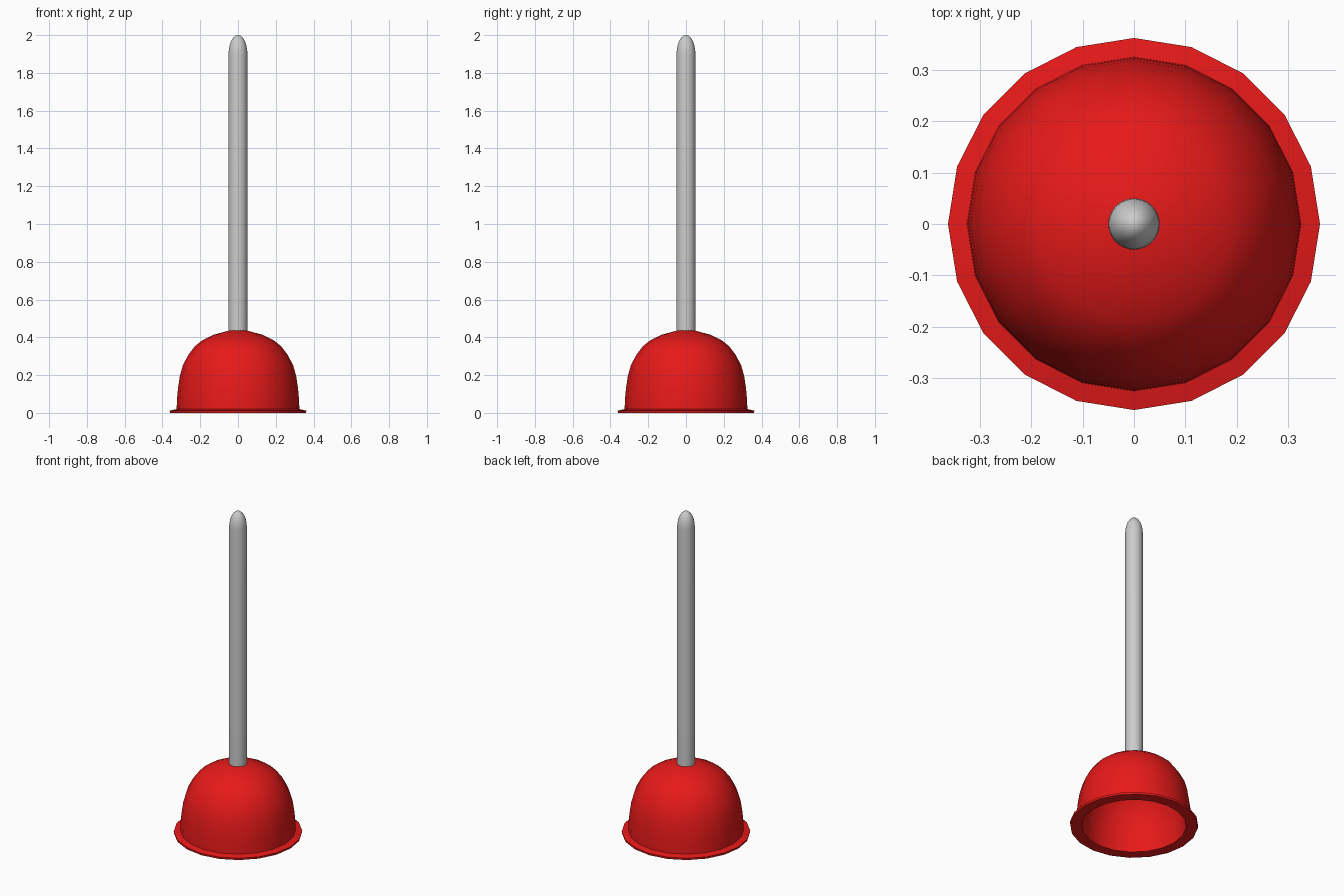
import bpy, bmesh, math

if "Cube" in bpy.data.objects:
    bpy.data.objects.remove(bpy.data.objects["Cube"])


def lathe(name, profile, sides, smooth_angle, color=None):
    """Revolve (radius, z) points around z; radius 0 closes to a pole."""
    bm = bmesh.new()
    rings = []
    for r, z in profile:
        if r == 0:
            rings.append([bm.verts.new((0, 0, z))] * sides)
        else:
            rings.append([bm.verts.new((r * math.cos(math.tau * i / sides),
                                        r * math.sin(math.tau * i / sides), z))
                          for i in range(sides)])
    for a, b in zip(rings, rings[1:]):
        for i in range(sides):
            j = (i + 1) % sides
            corners = list(dict.fromkeys((a[i], a[j], b[j], b[i])))
            bm.faces.new(corners)
    bmesh.ops.recalc_face_normals(bm, faces=bm.faces)
    mesh = bpy.data.meshes.new(name)
    bm.to_mesh(mesh)
    bm.free()
    obj = bpy.data.objects.new(name, mesh)
    bpy.context.collection.objects.link(obj)
    if color:
        mat = bpy.data.materials.new(name + "_material")
        mat.diffuse_color = color
        mat.use_nodes = True
        mat.node_tree.nodes["Principled BSDF"].inputs["Base Color"].default_value = mat.diffuse_color
        mesh.materials.append(mat)
    bpy.ops.object.select_all(action='DESELECT')
    obj.select_set(True)
    bpy.context.view_layer.objects.active = obj
    bpy.ops.object.shade_smooth_by_angle(angle=math.radians(smooth_angle))
    return obj


# Rubber cup: outer dome, flared lip, hollow inside
outer = [(0, 0.438), (0.05, 0.435), (0.128, 0.414), (0.19, 0.383),
         (0.228, 0.354), (0.263, 0.307), (0.292, 0.252), (0.308, 0.195),
         (0.318, 0.127), (0.323, 0.07), (0.325, 0.02)]
lip = [(0.362, 0.012), (0.36, 0.004), (0.295, 0.004)]
inner = [(0.288, 0.127), (0.264, 0.238), (0.208, 0.328),
         (0.12, 0.385), (0, 0.408)]
lathe("rubber_cup", outer + lip + inner, 20, 35, (0.8, 0.01, 0.01, 1))

# Handle: straight rod with a rounded tip
tip = [(0.05 * math.cos(a), 1.9 + 0.1 * math.sin(a))
       for a in (math.pi / 2 * i / 6 for i in range(6))]
lathe("handle", [(0, 0.42), (0.05, 0.42)] + tip + [(0, 2.0)], 32, 40)

# The lip's underside rests on the floor
for v in bpy.data.objects["rubber_cup"].data.vertices:
    if v.co.z < 0.005:
        v.co.z = 0
